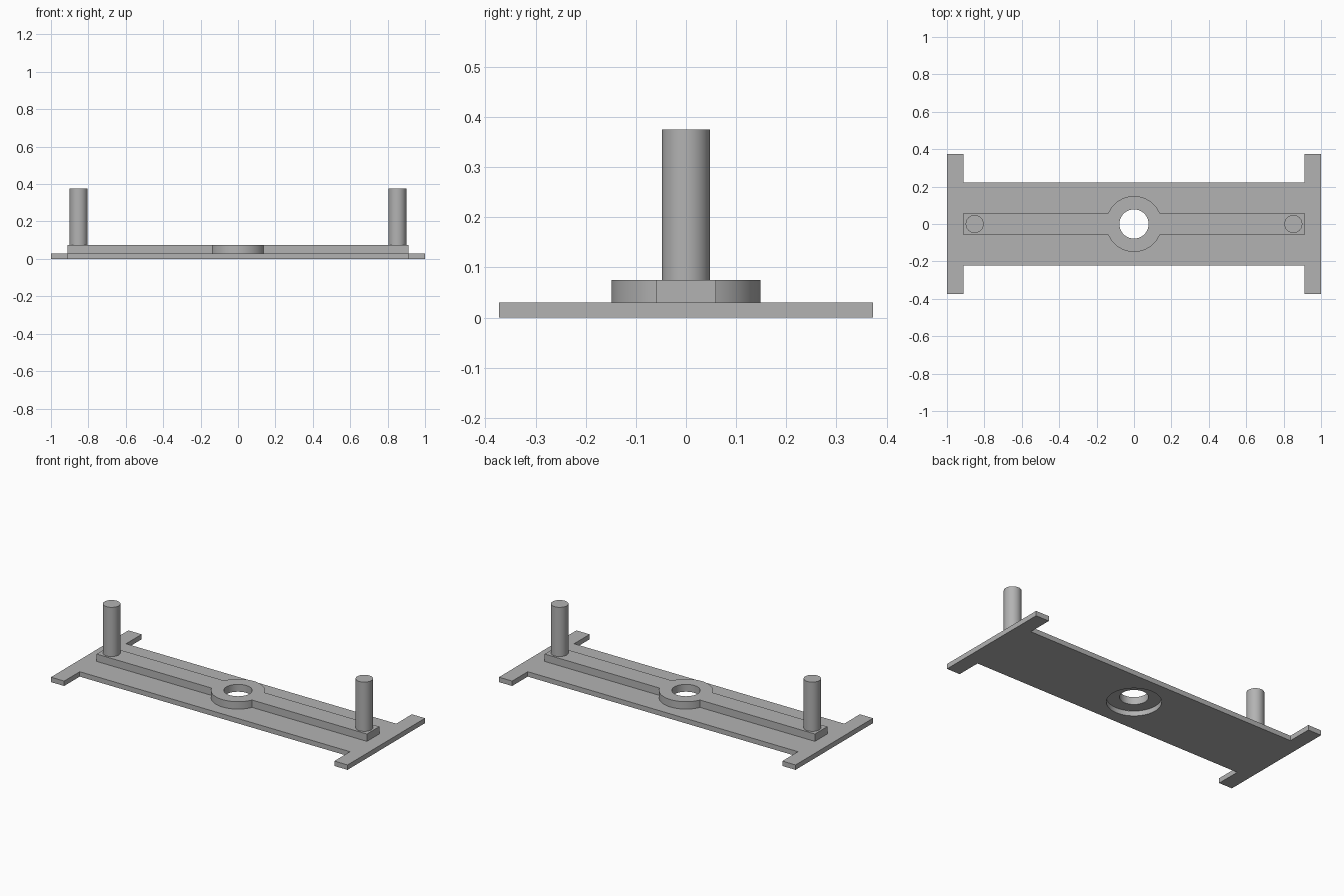
import bpy
import bmesh
from math import asin, cos, sin, pi, radians

cube = bpy.data.objects.get("Cube")
if cube:
    bpy.data.objects.remove(cube, do_unlink=True)

SEGMENTS = 64
PLATE_TOP, RIB_TOP, POST_TOP = 0.03, 0.075, 0.375
RING_R, BORE_R, POST_R = 0.149, 0.078, 0.048
RIB_X, RIB_Y = 0.911, 0.0595
BODY_Y, TAB_Y = 0.223, 0.373
POST_X = 0.852

grey = bpy.data.materials.new("grey")
grey.use_nodes = True
colour = (0.45, 0.45, 0.45, 1)
grey.diffuse_color = colour
grey.node_tree.nodes["Principled BSDF"].inputs["Base Color"].default_value = colour


def arc(radius, start, end, steps, cx=0):
    """Points along an arc, both ends included."""
    angles = [start + (end - start) * i / steps for i in range(steps + 1)]
    return [(cx + radius * cos(a), radius * sin(a)) for a in angles]


def circle(radius, cx=0):
    return arc(radius, 0, 2 * pi, SEGMENTS, cx)[:-1]


def mirrored(quarter):
    """Close an outline from its +x, +y quarter, listed from the x side to the y side."""
    half = quarter + [(-x, y) for x, y in reversed(quarter)]
    return half + [(-x, -y) for x, y in half]


def slab(name, loops, bottom, top):
    """Extrude an outline, with optional hole loops, between two heights."""
    bm = bmesh.new()
    edges = []
    for loop in loops:
        verts = [bm.verts.new((x, y, bottom)) for x, y in loop]
        edges += [bm.edges.new((v, verts[i - 1])) for i, v in enumerate(verts)]
    bmesh.ops.triangle_fill(bm, edges=edges, use_beauty=True, use_dissolve=False)
    result = bmesh.ops.extrude_face_region(bm, geom=bm.faces[:], use_keep_orig=True)
    raised = [g for g in result["geom"] if isinstance(g, bmesh.types.BMVert)]
    bmesh.ops.translate(bm, verts=raised, vec=(0, 0, top - bottom))
    bmesh.ops.recalc_face_normals(bm, faces=bm.faces[:])
    mesh = bpy.data.meshes.new(name)
    bm.to_mesh(mesh)
    bm.free()
    mesh.materials.append(grey)
    obj = bpy.data.objects.new(name, mesh)
    bpy.context.collection.objects.link(obj)
    bpy.ops.object.select_all(action="DESELECT")
    obj.select_set(True)
    bpy.context.view_layer.objects.active = obj
    bpy.ops.object.shade_smooth_by_angle(angle=radians(30))
    return obj


# Base plate with corner tabs and a wide round opening under the ring
plate = mirrored([(1, TAB_Y), (RIB_X, TAB_Y), (RIB_X, BODY_Y)])
slab("base_plate", [plate, circle(RING_R)], 0, PLATE_TOP)

# Raised rib swelling into a bored ring at the centre
join = asin(RIB_Y / RING_R)
swell = arc(RING_R, join, pi - join, SEGMENTS // 2)
upper = [(RIB_X, RIB_Y)] + swell + [(-RIB_X, RIB_Y)]
rib = upper + [(-x, -y) for x, y in upper]
slab("rib_and_ring", [rib, circle(BORE_R)], PLATE_TOP, RIB_TOP)

# Round posts near both ends of the rib
for name, side in (("left_post", 1), ("right_post", -1)):
    slab(name, [circle(POST_R, side * POST_X)], RIB_TOP, POST_TOP)
